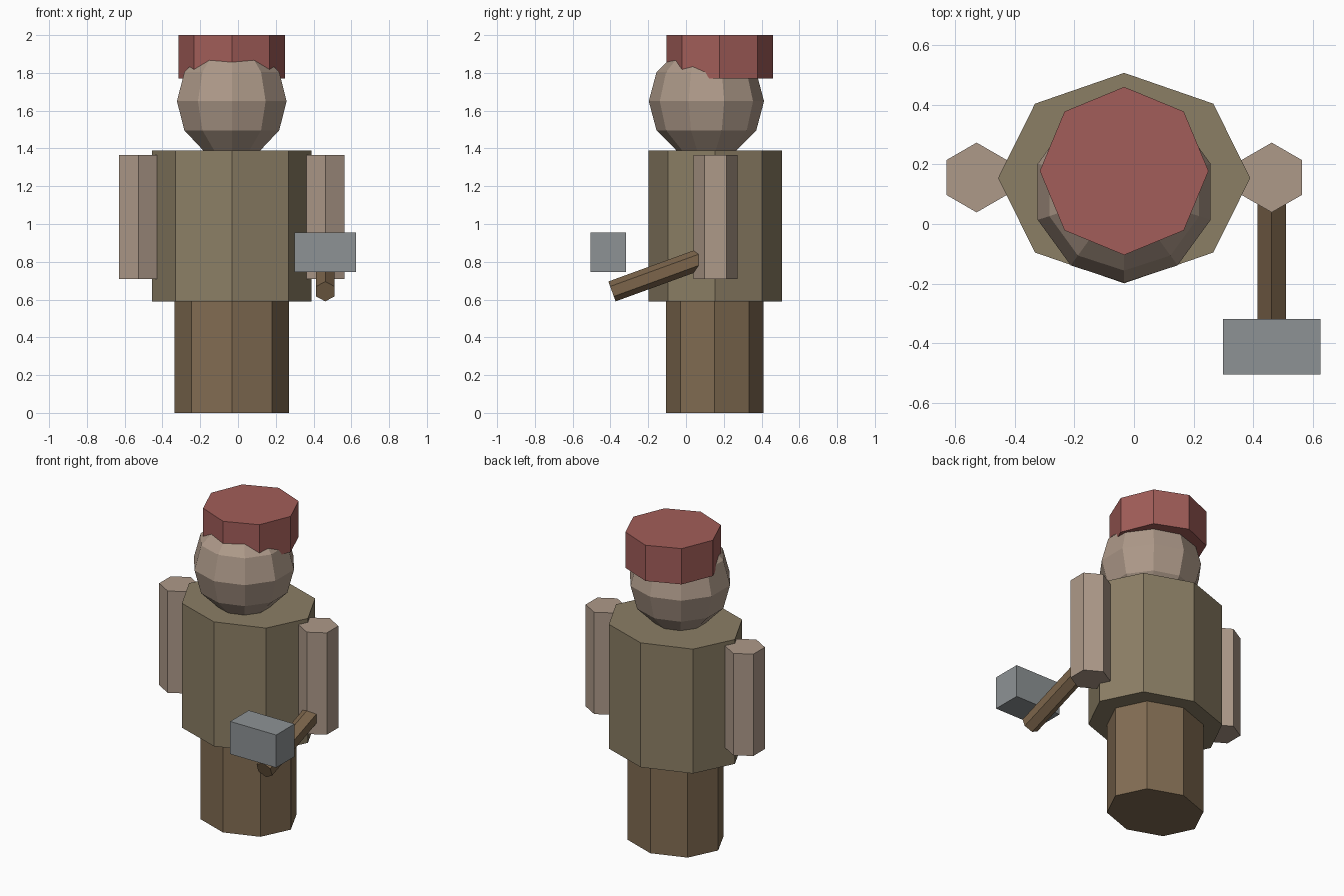
import bpy
from math import radians, sin, cos

if "Cube" in bpy.data.objects:
    bpy.data.objects.remove(bpy.data.objects["Cube"])


def material(name, rgb):
    mat = bpy.data.materials.new(name)
    mat.diffuse_color = (*rgb, 1.0)
    mat.use_nodes = True
    mat.node_tree.nodes["Principled BSDF"].inputs["Base Color"].default_value = mat.diffuse_color
    return mat


SKIN = material("skin", (0.42, 0.32, 0.25))
TUNIC = material("tunic", (0.26, 0.21, 0.13))
TROUSERS = material("trousers", (0.22, 0.15, 0.085))
WOOD = material("wood", (0.20, 0.13, 0.07))
STEEL = material("steel", (0.27, 0.29, 0.30))
RED = material("red_cloth", (0.36, 0.11, 0.10))

MID = -0.033  # x of the body's mirror line


def finish(name, mat, scale=(1, 1, 1)):
    ob = bpy.context.object
    ob.name = ob.data.name = name
    ob.scale = scale
    ob.data.materials.append(mat)
    return ob


def prism(name, mat, sides, centre, rx, ry, z0, z1):
    """Upright prism with a corner facing front and back."""
    bpy.ops.mesh.primitive_cylinder_add(
        vertices=sides, radius=1, depth=1,
        location=(centre[0], centre[1], (z0 + z1) / 2))
    return finish(name, mat, (rx, ry, z1 - z0))


# Body
prism("legs", TROUSERS, 8, (MID, 0.152), 0.302, 0.258, 0.0, 0.59)
prism("torso", TUNIC, 8, (MID, 0.154), 0.423, 0.353, 0.59, 1.39)

# Arms
for side, label in ((-1, "right_arm"), (1, "left_arm")):
    prism(label, SKIN, 6, (MID + side * 0.495, 0.156), 0.117, 0.117, 0.71, 1.365)

# Head and cap
bpy.ops.mesh.primitive_uv_sphere_add(
    segments=10, ring_count=6, radius=0.305, location=(MID, 0.108, 1.65))
finish("head", SKIN, (1, 1, 1.01))
prism("cap", RED, 8, (MID, 0.178), 0.283, 0.282, 1.77, 2.0)

# Hammer handle, tilted up into the hand
TILT, LENGTH = radians(20), 0.57
bpy.ops.mesh.primitive_cylinder_add(
    vertices=6, radius=0.056, depth=LENGTH,
    location=(0.462, -0.392 + cos(TILT) * LENGTH / 2, 0.643 + sin(TILT) * LENGTH / 2),
    rotation=(TILT - radians(90), 0, 0))
finish("hammer_handle", WOOD)

# Hammer head
bpy.ops.mesh.primitive_cube_add(size=1, location=(0.462, -0.412, 0.85))
finish("hammer_head", STEEL, (0.327, 0.187, 0.21))
